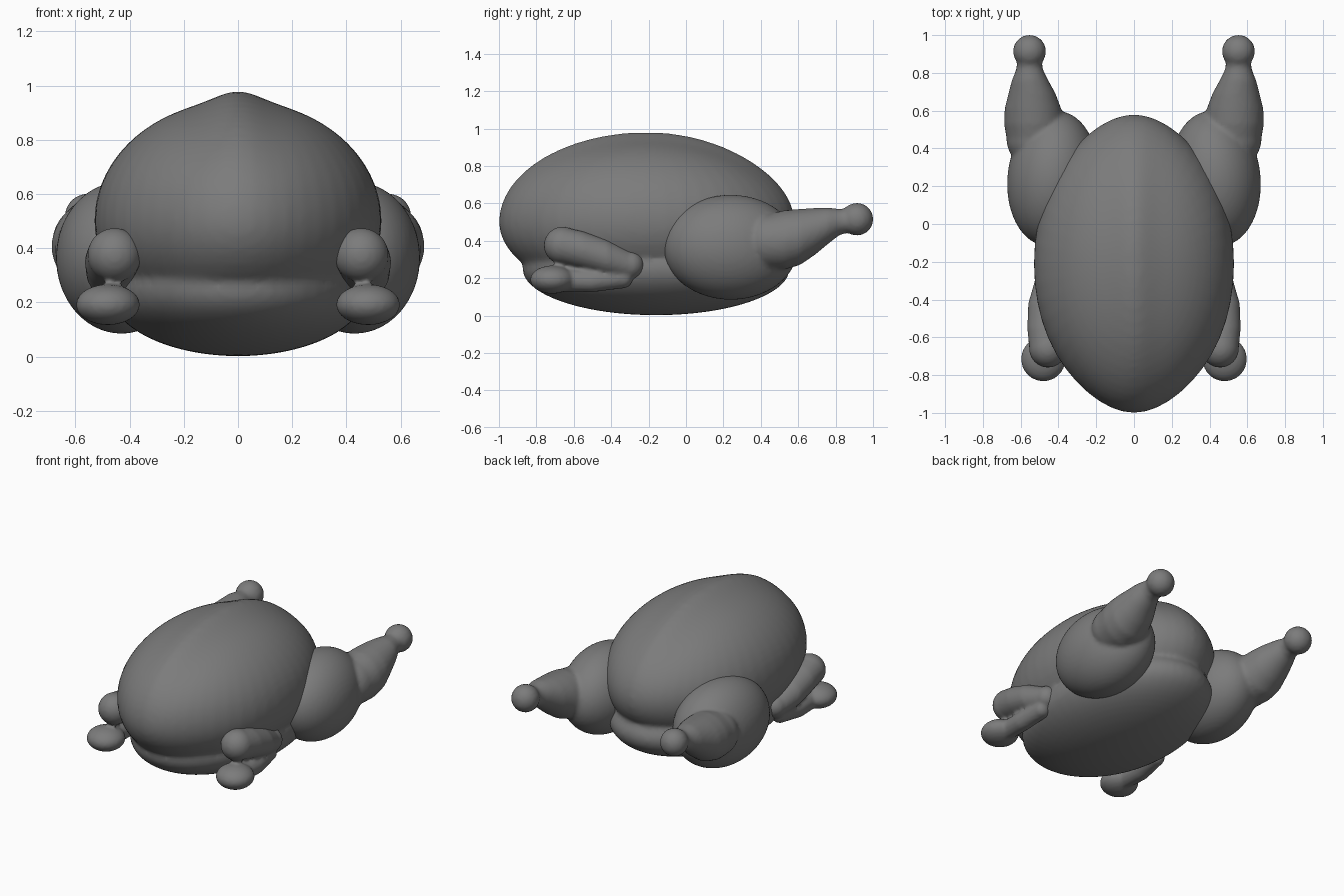
import bpy, bmesh, math
from mathutils import Vector, Matrix

if "Cube" in bpy.data.objects:
    bpy.data.objects.remove(bpy.data.objects["Cube"], do_unlink=True)

meat = bpy.data.materials.new("roast_grey")
meat.use_nodes = True
COLOUR = (0.2, 0.2, 0.2, 1)
meat.diffuse_color = COLOUR
meat.node_tree.nodes["Principled BSDF"].inputs["Base Color"].default_value = COLOUR


def ball(bm, centre, radii, turn=0.0):
    """Ellipsoid, turned about the vertical axis; returns its vertices."""
    m = (Matrix.Translation(centre) @ Matrix.Rotation(turn, 4, 'Z')
         @ Matrix.Diagonal((*radii, 1)))
    return bmesh.ops.create_uvsphere(bm, u_segments=48, v_segments=32,
                                     radius=1, matrix=m)["verts"]


def limb(bm, stations, segments=32):
    """Tapered tube through (x, y, z, radius) stations with rounded ends."""
    rings = []
    for x, y, z, r in stations:
        rings.append([bm.verts.new((x + r * math.cos(a), y, z + r * math.sin(a)))
                      for a in (2 * math.pi * i / segments for i in range(segments))])
    for a, b in zip(rings, rings[1:]):
        for i in range(segments):
            j = (i + 1) % segments
            bm.faces.new((a[i], a[j], b[j], b[i]))
    bm.faces.new(rings[0][::-1])
    bm.faces.new(rings[-1])
    for x, y, z, r in (stations[0], stations[-1]):
        ball(bm, (x, y, z), (r, r, r))


def finish(name, bm, voxel, smooth):
    """Fuse the overlapping pieces into one soft skin."""
    bmesh.ops.recalc_face_normals(bm, faces=bm.faces)
    mesh = bpy.data.meshes.new(name)
    bm.to_mesh(mesh)
    bm.free()
    mesh.materials.append(meat)
    mesh.shade_smooth()
    ob = bpy.data.objects.new(name, mesh)
    bpy.context.collection.objects.link(ob)
    fuse = ob.modifiers.new("fuse", 'REMESH')
    fuse.mode = 'VOXEL'
    fuse.voxel_size = voxel
    fuse.use_smooth_shade = True
    soft = ob.modifiers.new("soften", 'SMOOTH')
    soft.factor = 0.5
    soft.iterations = smooth


# Torso: egg-shaped breast with a low keel, over a flatter belly
bm = bmesh.new()
for v in ball(bm, (0, 0, 0), (1, 1, 1)):
    x, t, z = v.co
    taper = 1 - 0.15 * t ** 4
    width = 0.53 * x * taper
    if z > 0:
        height = 0.445 * z * (1 - 0.1 * max(t, 0) ** 2)
        height += 0.035 * z * math.exp(-(width / 0.1) ** 2)
    else:
        height = 0.41 * z
    v.co = (width, -0.21 + 0.79 * t, 0.5 + height)
ball(bm, (0, -0.16, 0.25), (0.48, 0.715, 0.248))
finish("torso", bm, 0.018, 4)

for side, s in (("left", 1), ("right", -1)):
    # Leg: plump thigh, tapering drumstick and bone knob
    bm = bmesh.new()
    ball(bm, (s * 0.43, 0.24, 0.365), (0.24, 0.36, 0.28), s * 0.1)
    limb(bm, [(s * x, y, z, r) for x, y, z, r in (
        (0.525, 0.45, 0.395, 0.15), (0.53, 0.53, 0.405, 0.158),
        (0.535, 0.61, 0.42, 0.15), (0.54, 0.69, 0.45, 0.125),
        (0.55, 0.76, 0.48, 0.097), (0.553, 0.82, 0.5, 0.07),
        (0.553, 0.88, 0.51, 0.065))])
    ball(bm, (s * 0.553, 0.914, 0.515), (0.087, 0.087, 0.087))
    finish(side + "_leg", bm, 0.014, 2)

    # Wing: upper arm folded over the forearm, with a rounded tip
    bm = bmesh.new()
    limb(bm, [(s * x, y, z, r) for x, y, z, r in (
        (0.455, -0.66, 0.375, 0.1), (0.465, -0.55, 0.35, 0.1),
        (0.465, -0.42, 0.31, 0.095), (0.45, -0.3, 0.27, 0.075))])
    limb(bm, [(s * x, y, z, r) for x, y, z, r in (
        (0.47, -0.7, 0.19, 0.06), (0.475, -0.5, 0.185, 0.06),
        (0.46, -0.34, 0.2, 0.055))])
    ball(bm, (s * 0.48, -0.715, 0.192), (0.118, 0.118, 0.075))
    finish(side + "_wing", bm, 0.012, 3)
